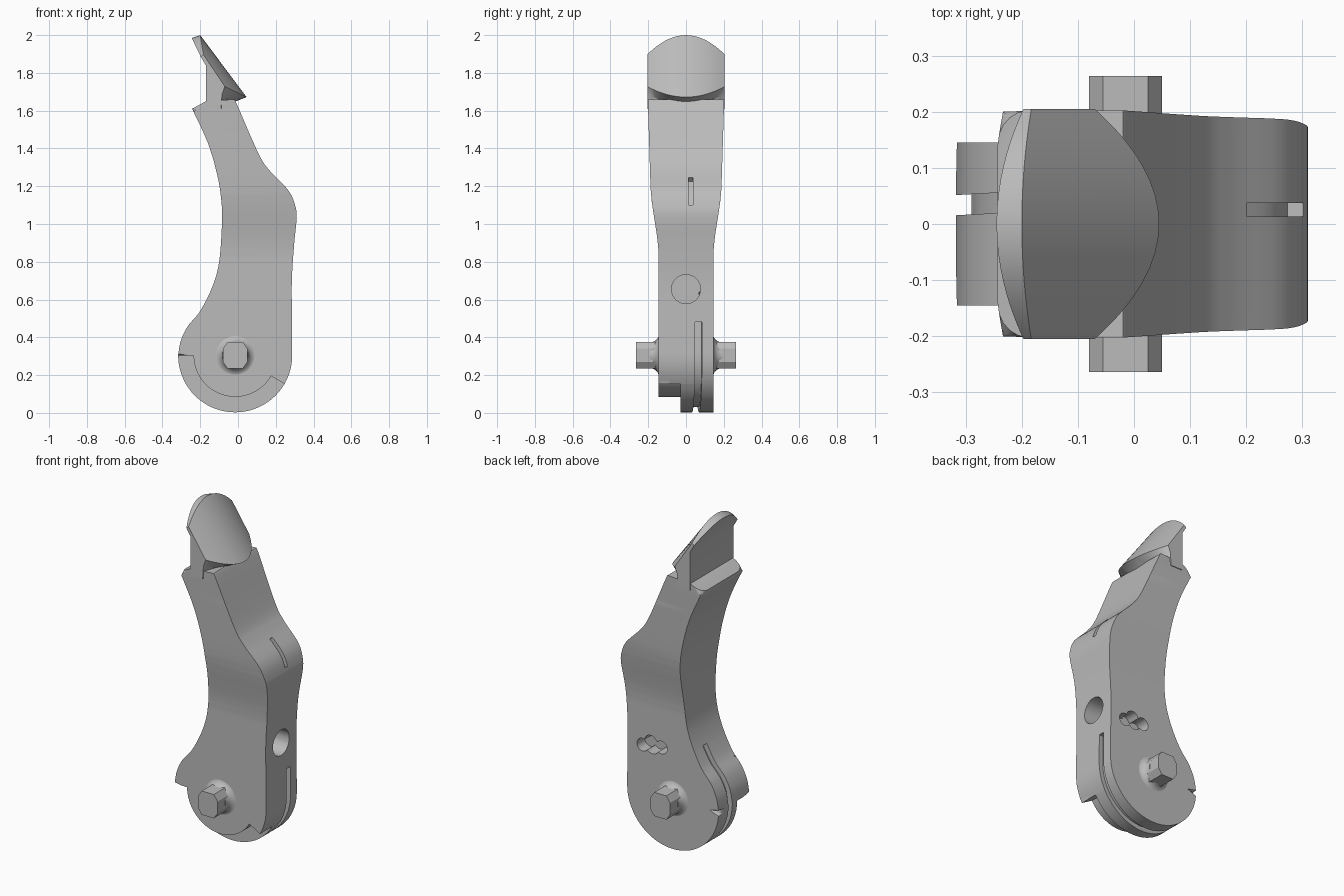
import bpy, bmesh, math
from mathutils import Vector

cube = bpy.data.objects.get("Cube")
if cube:
    bpy.data.objects.remove(cube)

GREY = (0.5, 0.5, 0.5, 1)
grey = bpy.data.materials.new("plain grey")
grey.use_nodes = True
grey.diffuse_color = GREY
grey.node_tree.nodes["Principled BSDF"].inputs["Base Color"].default_value = GREY

PX, PZ, R = -0.015, 0.305, 0.302   # pivot centre and round end radius
HALF, FILLET = 0.145, 0.06         # half thickness and edge rounding


def finish(bm, name):
    bmesh.ops.recalc_face_normals(bm, faces=bm.faces)
    mesh = bpy.data.meshes.new(name)
    bm.to_mesh(mesh)
    bm.free()
    obj = bpy.data.objects.new(name, mesh)
    bpy.context.collection.objects.link(obj)
    mesh.materials.append(grey)
    return obj


def loft(rings):
    """Closed solid through rings of equal length."""
    bm = bmesh.new()
    loops = [[bm.verts.new(p) for p in ring] for ring in rings]
    n = len(loops[0])
    for a, b in zip(loops, loops[1:]):
        for i in range(n):
            j = (i + 1) % n
            bm.faces.new((a[i], a[j], b[j], b[i]))
    bm.faces.new(loops[0])
    bm.faces.new(loops[-1][::-1])
    return bm


def prism(pts, y0, y1, slope=0):
    return loft([[(x, y + slope * x, z) for x, z in pts] for y in (y0, y1)])


def spline(pts, steps=6):
    ext = [pts[0]] + pts + [pts[-1]]
    out = []
    for i in range(len(pts) - 1):
        a, b, c, d = (Vector(p) for p in ext[i:i + 4])
        for k in range(steps):
            t = k / steps
            out.append(tuple(0.5 * (2 * b + (c - a) * t + (2 * a - 5 * b + 4 * c - d) * t * t
                                    + (3 * b - a - 3 * c + d) * t ** 3)))
    return out + [pts[-1]]


def arc(cx, cz, r, a0, a1, n):
    angles = [math.radians(a0 + (a1 - a0) * i / n) for i in range(n + 1)]
    return [(cx + r * math.cos(a), cz + r * math.sin(a)) for a in angles]


def strip(pts, depth, outside=0.05):
    """Band that follows part of the outline, from outside it to a given depth."""
    outer, inner = [], []
    for i, p in enumerate(pts):
        t = Vector(pts[min(i + 1, len(pts) - 1)]) - Vector(pts[max(i - 1, 0)])
        n = Vector((t.y, -t.x)).normalized()
        outer.append(tuple(Vector(p) + n * outside))
        inner.append(tuple(Vector(p) - n * depth))
    return outer + inner[::-1]


def carve(target, bm):
    cutter = finish(bm, "cutter")
    cutter.hide_render = True
    mod = target.modifiers.new("cut", 'BOOLEAN')
    mod.operation, mod.solver, mod.object = 'DIFFERENCE', 'EXACT', cutter
    bpy.context.view_layer.objects.active = target
    bpy.ops.object.modifier_apply(modifier=mod.name)
    bpy.data.objects.remove(cutter)


def smooth(obj):
    bpy.ops.object.select_all(action='DESELECT')
    obj.select_set(True)
    bpy.context.view_layer.objects.active = obj
    bpy.ops.object.shade_smooth_by_angle(angle=math.radians(32))


# Body outline: back edge, round end, then front edge with the knee
back = spline([(-0.243, 1.61), (-0.16, 1.43), (-0.11, 1.26), (-0.088, 1.12), (-0.085, 1.0),
               (-0.10, 0.8), (-0.135, 0.67), (-0.2, 0.54), (-0.265, 0.46), (-0.302, 0.385),
               (PX - R, PZ)])
knee = spline([(PX + R, PZ), (0.286, 0.48), (0.285, 0.7), (0.297, 0.89), (0.31, 1.03),
               (0.302, 1.1), (0.265, 1.18), (0.17, 1.28), (0.11, 1.37), (0.0, 1.62),
               (-0.02, 1.66)])
outline = back + arc(PX, PZ, R, 180, 360, 36)[1:-1] + knee

# Body: rounded rims, widening towards the tip
bm = prism(outline + [(-0.17, 1.65)], -HALF, HALF)
rim = []
for e in bm.edges:
    a, b = (v.co for v in e.verts)
    on_top = min(a.z, b.z) > 1.605 and max(a.z, b.z) > 1.64 and max(a.x, b.x) < -0.01
    if abs(a.y - b.y) < 0.01 and not on_top:
        rim.append(e)
bmesh.ops.bevel(bm, geom=rim, offset=FILLET, segments=5, profile=0.5,
                affect='EDGES', clamp_overlap=False)
for i in range(18):
    bmesh.ops.bisect_plane(bm, geom=bm.verts[:] + bm.edges[:] + bm.faces[:],
                           plane_co=(0, 0, 0.78 + 0.047 * i), plane_no=(0, 0, 1))


def widening(z):
    t = min(max((z - 0.82) / 0.4, 0), 1)
    return 0.043 * t * t * (3 - 2 * t) + 0.014 * min(max((z - 1.2) / 0.45, 0), 1)


for v in bm.verts:
    v.co.y += math.copysign(widening(v.co.z), v.co.y)
body = finish(bm, "lever_body")

# Stepped ledge around the round end
carve(body, prism(arc(PX, PZ, 0.22, 180, 330, 30) + arc(PX, PZ, 0.45, 330, 180, 30),
                  -0.4, -0.03))
# Long groove around the round end and short slit on the knee
groove = [p for p in outline if p[1] < (0.64 if p[0] < 0 else 0.485)]
carve(body, prism(strip(groove, 0.027), 0.033, 0.069, 0.055))
slit = [p for p in outline if p[0] > 0.1 and 1.09 < p[1] < 1.255]
carve(body, prism(strip(slit, 0.03), 0.013, 0.037))

# Round socket on the front edge
bore = [(y, z) for y, z in arc(0, 0.655, 0.077, 0, 348.75, 31)]
carve(body, loft([[(x, y, z) for y, z in bore] for x in (0.14, 0.4)]))

# Clover-shaped recess on one side
for dx, dz, r in ((0, 0, 0.045), (-0.06, 0.008, 0.038), (0.065, -0.008, 0.038),
                  (0.012, 0.022, 0.04)):
    carve(body, prism(arc(0.12 + dx, 0.58 + dz, r, 0, 345, 23), 0.07, 0.3))
smooth(body)

# Fingertip: neck and domed pad, with rounded ends; pairs are middle and side points
tip = [((-0.17, 1.61), (-0.17, 1.61)), ((-0.17, 1.84), (-0.17, 1.84)),
       ((-0.245, 1.985), (-0.197, 1.885)), ((-0.2, 2.0), (-0.183, 1.897)),
       ((0.045, 1.672), (-0.07, 1.728)), ((-0.035, 1.64), (-0.085, 1.685)),
       ((-0.06, 1.61), (-0.09, 1.61))]
rings = []
for i in range(25):
    t = math.sin(math.pi / 2 * (i / 12 - 1))
    rings.append([(*(Vector(m).lerp(Vector(s), t * t)),) for m, s in tip])
    rings[-1] = [(x, 0.205 * t, z) for x, z in rings[-1]]
smooth(finish(loft(rings), "fingertip_pad"))

# Pivot pegs with flared collars on both sides
peg = [(sx * x, sz * z) for sx, sz, rev in ((1, 1, 1), (-1, 1, -1), (-1, -1, 1), (1, -1, -1))
       for x, z in ((0.065, 0.035), (0.04, 0.071))[::rev]]
for side, label in ((-1, "front"), (1, "back")):
    smooth(finish(prism([(PX + x, PZ + z) for x, z in peg], side * 0.1, side * 0.264),
                  label + "_pivot_peg"))
    collar = []
    for k in range(7):
        a = math.pi / 2 * k / 6
        r, y = 0.115 - 0.047 * math.sin(a), 0.143 + 0.05 * (1 - math.cos(a))
        collar.append([(x, side * y, z) for x, z in arc(PX, PZ, r, 0, 348.75, 31)])
    smooth(finish(loft(collar), label + "_pivot_collar"))
